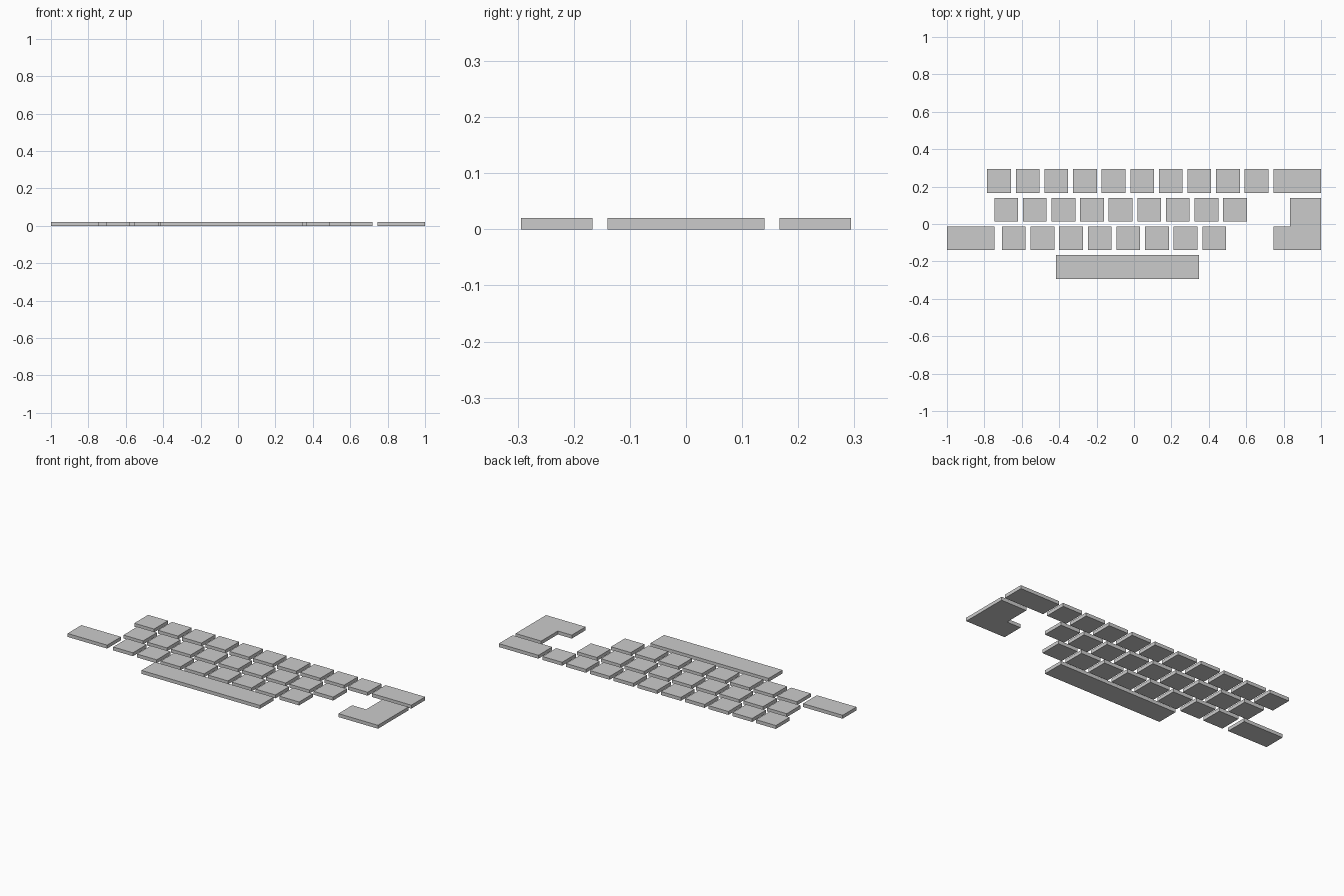
import bpy
import bmesh

if "Cube" in bpy.data.objects:
    bpy.data.objects.remove(bpy.data.objects["Cube"])

KEY = 0.127      # width and depth of a standard key
PITCH = 0.153    # distance between neighbouring keys
THICK = 0.02
ROW_Y = [0.167, 0.013, -0.14, -0.294]   # front edge of each row, back to front

grey = bpy.data.materials.new("light_grey")
grey.diffuse_color = (0.6, 0.6, 0.6, 1)
grey.use_nodes = True
grey.node_tree.nodes["Principled BSDF"].inputs["Base Color"].default_value = grey.diffuse_color


def plate(name, outline):
    """Extrude a flat outline (counter-clockwise) into a key."""
    bm = bmesh.new()
    base = bm.faces.new([bm.verts.new((x, y, 0)) for x, y in outline])
    top = bmesh.ops.extrude_face_region(bm, geom=[base], use_keep_orig=True)
    verts = [g for g in top["geom"] if isinstance(g, bmesh.types.BMVert)]
    bmesh.ops.translate(bm, verts=verts, vec=(0, 0, THICK))
    bmesh.ops.recalc_face_normals(bm, faces=bm.faces)
    mesh = bpy.data.meshes.new(name)
    bm.to_mesh(mesh)
    bm.free()
    mesh.materials.append(grey)
    obj = bpy.data.objects.new(name, mesh)
    bpy.context.collection.objects.link(obj)


def key(name, x0, x1, y0):
    plate(name, [(x0, y0), (x1, y0), (x1, y0 + KEY), (x0, y0 + KEY)])


# Letter keys: staggered rows of square keys
rows = [("upper", -0.785, 10), ("middle", -0.747, 9), ("lower", -0.706, 8)]
for (label, start, count), y in zip(rows, ROW_Y):
    for i in range(count):
        x = start + i * PITCH
        key(f"{label}_row_key_{i + 1}", x, x + KEY, y)

# Wide keys
key("backspace_key", 0.745, 1.0, ROW_Y[0])
key("shift_key", -1.0, -0.745, ROW_Y[2])
key("space_bar", -0.416, 0.347, ROW_Y[3])

# L-shaped enter key spanning two rows
low, step, high = ROW_Y[2], ROW_Y[2] + KEY, ROW_Y[1] + KEY
plate("enter_key", [(0.745, low), (1.0, low), (1.0, high),
                    (0.835, high), (0.835, step), (0.745, step)])
